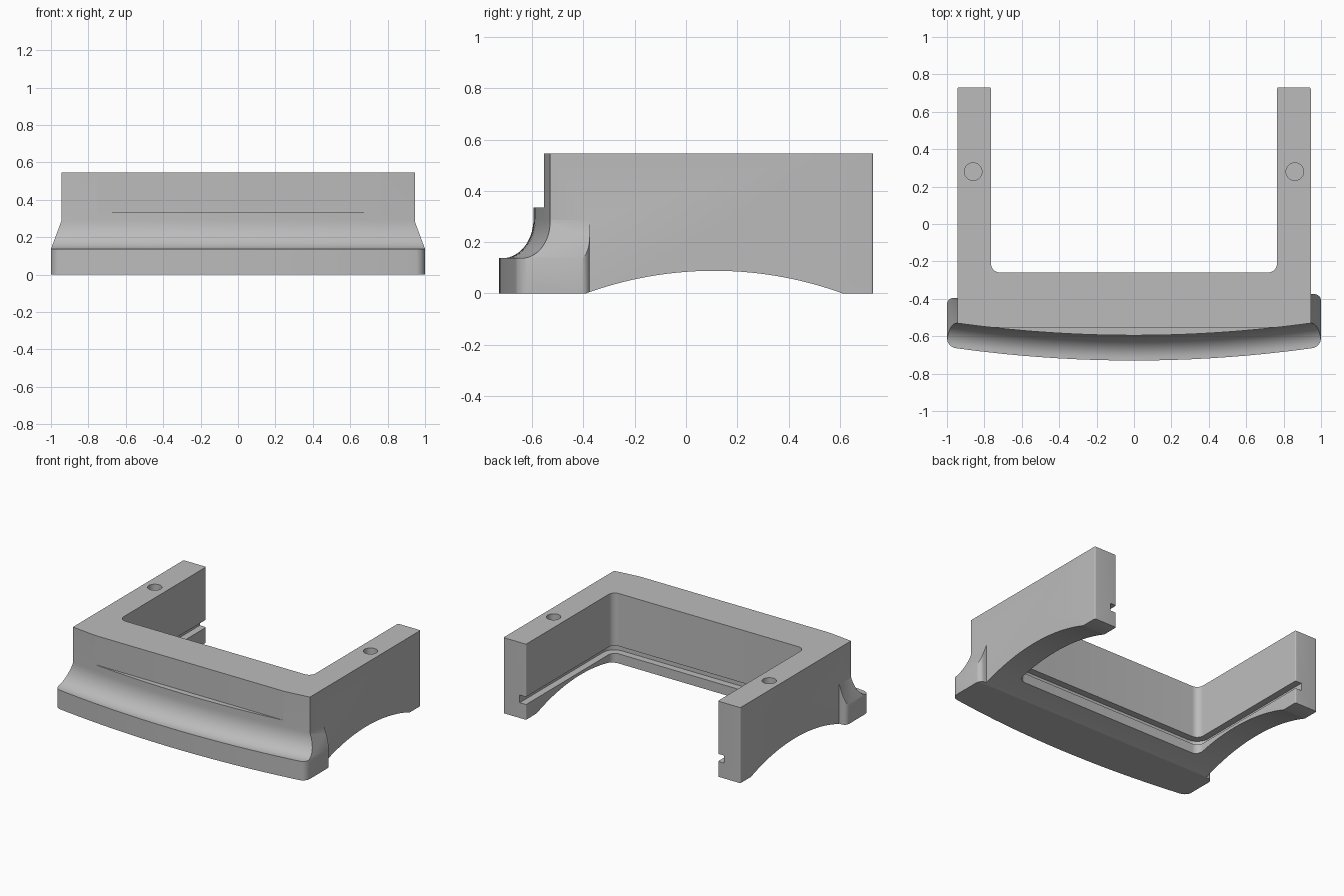
import bpy, bmesh, math
from mathutils import Vector

cube = bpy.data.objects.get("Cube")
if cube:
    bpy.data.objects.remove(cube, do_unlink=True)

grey = bpy.data.materials.new("mid_grey")
grey.use_nodes = True
COLOUR = (0.5, 0.5, 0.5, 1)
grey.diffuse_color = COLOUR
next(n for n in grey.node_tree.nodes if n.type == 'BSDF_PRINCIPLED').inputs["Base Color"].default_value = COLOUR


def sag(x):
    """Bow of the front: how far it falls back towards the sides."""
    return 0.065 * (x / 0.945) ** 2


def rounded(corners, steps=8):
    """Outline from (x, y, radius) corners, each rounded by its radius."""
    out = []
    for i, (x, y, r) in enumerate(corners):
        p = Vector((x, y))
        if r == 0:
            out.append(p)
            continue
        a = (Vector(corners[i - 1][:2]) - p).normalized()
        b = (Vector(corners[(i + 1) % len(corners)][:2]) - p).normalized()
        half = a.angle(b) / 2
        centre = p + (a + b).normalized() * r / math.sin(half)
        start = p + a * r / math.tan(half) - centre
        end = p + b * r / math.tan(half) - centre
        total = start.angle(end)
        for k in range(steps + 1):
            t = k / steps
            out.append(centre + (start * math.sin((1 - t) * total)
                                 + end * math.sin(t * total)) / math.sin(total))
    return out


def prism(name, outline, axis, lo, hi, sections=1):
    """Extrude a 2D outline along an axis, in equal sections."""
    place = {"x": lambda u, v, w: (w, u, v),
             "y": lambda u, v, w: (u, w, v),
             "z": lambda u, v, w: (u, v, w)}[axis]
    bm = bmesh.new()
    rings = [[bm.verts.new(place(u, v, lo + (hi - lo) * s / sections)) for u, v in outline]
             for s in range(sections + 1)]
    n = len(outline)
    for r0, r1 in zip(rings, rings[1:]):
        for i in range(n):
            j = (i + 1) % n
            bm.faces.new((r0[i], r0[j], r1[j], r1[i]))
    bm.faces.new(rings[0])
    bm.faces.new(rings[-1])
    bmesh.ops.recalc_face_normals(bm, faces=bm.faces)
    mesh = bpy.data.meshes.new(name)
    bm.to_mesh(mesh)
    bm.free()
    mesh.materials.append(grey)
    obj = bpy.data.objects.new(name, mesh)
    bpy.context.collection.objects.link(obj)
    return obj


def combine(target, tool, operation):
    """Apply a boolean and discard the tool."""
    tool.hide_render = True
    mod = target.modifiers.new(tool.name, 'BOOLEAN')
    mod.operation, mod.solver, mod.object = operation, 'EXACT', tool
    bpy.context.view_layer.objects.active = target
    bpy.ops.object.modifier_apply(modifier=mod.name)
    bpy.data.objects.remove(tool, do_unlink=True)


def circle(u, v, r, n):
    return [(u + r * math.cos(2 * math.pi * i / n), v + r * math.sin(2 * math.pi * i / n))
            for i in range(n)]


# Plan: U-shaped frame with flared ears and a bowed front
ARM, INNER, EAR, BACK, FRONT = 0.945, 0.765, 1.0, 0.73, -0.73
bow = [(x / 10, FRONT + sag(x / 10), 0) for x in range(-9, 10)]
plan = rounded(
    [(-ARM, BACK, 0.008), (-ARM, -0.395, 0), (-EAR, -0.395, 0.035), (-EAR, FRONT + sag(EAR), 0.055)]
    + bow
    + [(EAR, FRONT + sag(EAR), 0.055), (EAR, -0.375, 0.035), (ARM, -0.375, 0), (ARM, BACK, 0.008),
       (INNER, BACK, 0.008), (INNER, -0.26, 0.05), (-INNER, -0.26, 0.05), (-INNER, BACK, 0.008)])
frame = prism("bowed_frame", plan, "z", -0.1, 0.7)

# Front elevation: straight foot, sloping sides, straight upper wall
half = [(EAR + 0.05, 0), (EAR + 0.05, 0.137), (EAR, 0.137), (ARM, 0.285), (ARM + 0.05, 0.285)]
elevation = [(EAR, 0), (EAR, 0.137), (ARM, 0.285), (ARM, 0.545)]
elevation += [(-x, z) for x, z in reversed(elevation)]
combine(frame, prism("elevation_tool", elevation, "y", -1, 1), 'INTERSECT')

# Concave moulding along the bowed front
cove = [(-0.716 + 0.121 * math.sin(a), 0.29 - 0.153 * math.cos(a))
        for a in (math.pi / 2 * i / 14 for i in range(15))]
section = [(-0.95, -0.2), (-0.95, 0.137)] + cove + [(-0.595, 0.8), (0.9, 0.8), (0.9, -0.2)]
moulding = prism("moulding_tool", section, "x", -1.1, 1.1, 32)
for v in moulding.data.vertices:
    if v.co.y < 0:
        v.co.y += sag(v.co.x)
combine(frame, moulding, 'INTERSECT')

# Flat recess on the upper front
recess = [(-0.9, 0.335), (-0.554, 0.335), (-0.554, 0.7), (-0.9, 0.7)]
combine(frame, prism("recess_tool", recess, "x", -1.1, 1.1), 'DIFFERENCE')

# Shallow arch under the arms
RISE, SPAN = 0.088, 0.5
radius = (SPAN ** 2 + RISE ** 2) / (2 * RISE)
combine(frame, prism("arch_tool", circle(0.11, RISE - radius, radius, 256), "x", -1.1, 1.1), 'DIFFERENCE')

# Slot running round the inside walls
slot = rounded([(-0.815, 0.9, 0), (-0.815, -0.31, 0.09), (0.815, -0.31, 0.09), (0.815, 0.9, 0)])
combine(frame, prism("slot_tool", slot, "z", 0.11, 0.165), 'DIFFERENCE')

# Blind holes in the tops of the arms
for side in (-1, 1):
    combine(frame, prism("hole_tool", circle(side * 0.86, 0.28, 0.047, 32), "z", 0.28, 0.7), 'DIFFERENCE')

# Smooth curves, sharp edges
bpy.ops.object.select_all(action='DESELECT')
frame.select_set(True)
bpy.context.view_layer.objects.active = frame
bpy.ops.object.shade_smooth_by_angle(angle=math.radians(25))
